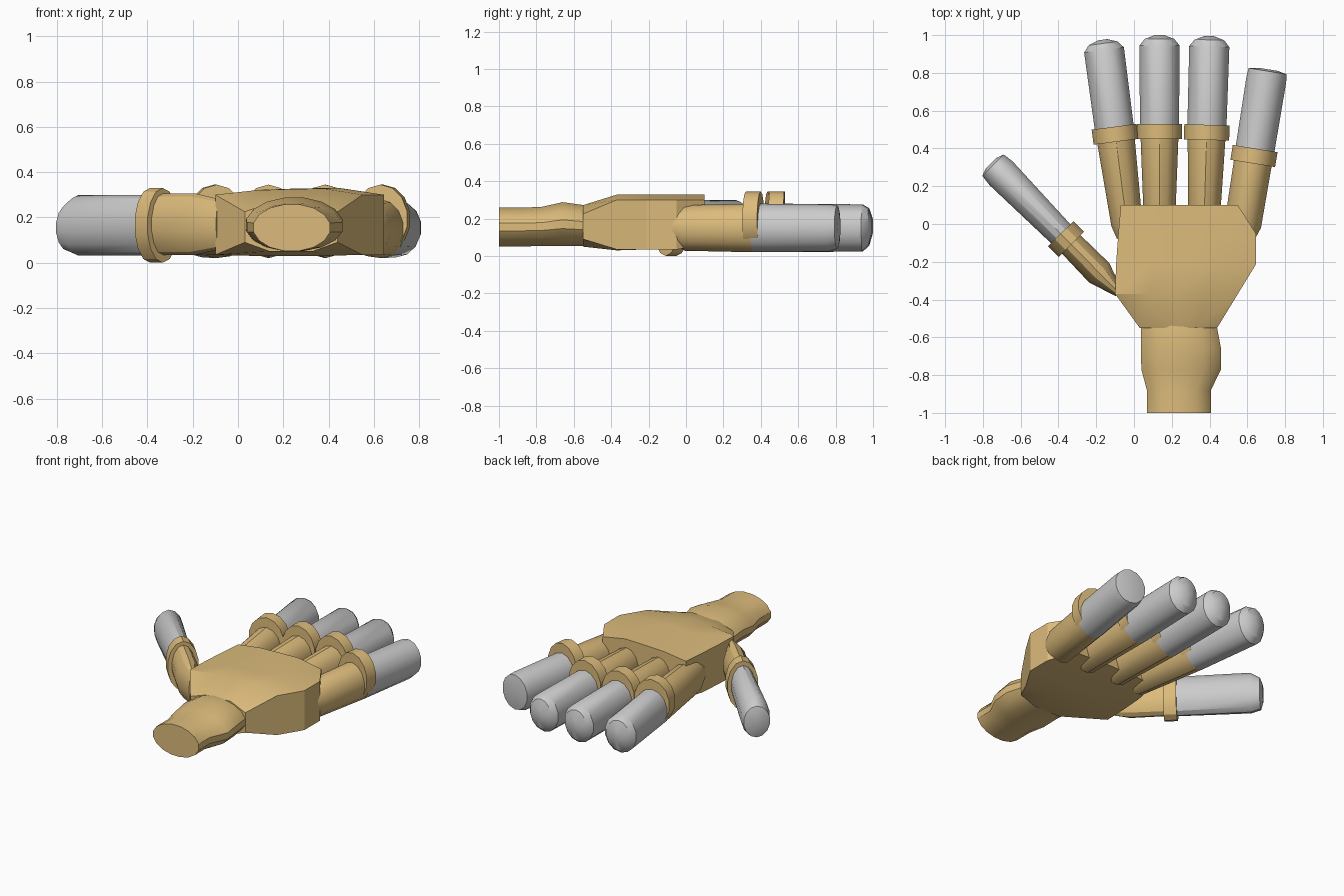
import bpy, bmesh, math
from mathutils import Vector

if "Cube" in bpy.data.objects:
    bpy.data.objects.remove(bpy.data.objects["Cube"])

gold = bpy.data.materials.new("gold")
gold.diffuse_color = (0.72, 0.50, 0.20, 1)
gold.use_nodes = True
gold.node_tree.nodes["Principled BSDF"].inputs["Base Color"].default_value = gold.diffuse_color


def loft(name, rings, mat=None, angle=32):
    """Skin a list of equal-length point rings and cap both ends."""
    bm = bmesh.new()
    vs = [[bm.verts.new(p) for p in ring] for ring in rings]
    n = len(vs[0])
    for a, b in zip(vs, vs[1:]):
        for i in range(n):
            j = (i + 1) % n
            bm.faces.new((a[i], a[j], b[j], b[i]))
    bm.faces.new(vs[0])
    bm.faces.new(vs[-1])
    bmesh.ops.recalc_face_normals(bm, faces=bm.faces)
    me = bpy.data.meshes.new(name)
    bm.to_mesh(me)
    bm.free()
    ob = bpy.data.objects.new(name, me)
    bpy.context.collection.objects.link(ob)
    if mat:
        me.materials.append(mat)
    bpy.ops.object.select_all(action='DESELECT')
    ob.select_set(True)
    bpy.context.view_layer.objects.active = ob
    bpy.ops.object.shade_smooth_by_angle(angle=math.radians(angle))
    return ob


def oval(centre, side, rx, rz, n=14):
    up = Vector((0, 0, 1))
    return [centre + side * rx * math.cos(t) + up * rz * math.sin(t)
            for t in (2 * math.pi * (i + 0.5) / n for i in range(n))]


def finger(name, knuckle, direction, base, tip, band, end):
    """Stations are (distance along axis, side radius, height radius, centre z)."""
    d = Vector((*direction, 0)).normalized()
    side = Vector((d.y, -d.x, 0))
    origin = Vector((*knuckle, 0))

    def rings(stations):
        return [oval(origin + d * s + Vector((0, 0, z)), side, rx, rz)
                for s, rx, rz, z in stations]

    loft(name + "_base", rings(base), gold)
    loft(name + "_band", rings([(-0.04, *band), (0.04, *band)]), gold)
    loft(name + "_tip", rings(tip + end), None)


# four fingers: knuckle band position, direction, base length, tip length, rounded end
specs = [
    ("index_finger", (-0.10, 0.475), (-0.13, 0.99), 0.55, 0.505, True),
    ("middle_finger", (0.135, 0.49), (0, 1), 0.55, 0.51, True),
    ("ring_finger", (0.385, 0.485), (0.03, 1), 0.55, 0.51, True),
    ("little_finger", (0.635, 0.36), (0.16, 0.99), 0.44, 0.465, False),
]
for name, pos, direction, back, length, rounded in specs:
    wide = 0.085 if rounded else 0.1
    base = [(-back, wide * 0.75, 0.09, 0.155), (-back + 0.07, wide, 0.122, 0.15),
            (0, 0.104, 0.13, 0.15)]
    tip = [(0, 0.106, 0.13, 0.15), (length - 0.055, 0.109, 0.126, 0.15)]
    if rounded:
        end = [(length - 0.02, 0.08, 0.1, 0.155), (length, 0.025, 0.035, 0.16)]
    else:
        end = [(length - 0.01, 0.105, 0.116, 0.155), (length, 0.05, 0.06, 0.155)]
    finger(name, pos, direction, base, tip, (0.123, 0.152, 0.193), end)

# thumb: narrow from above, deep from the side
finger("thumb", (-0.36, -0.08), (-0.70, 0.71),
       [(-0.40, 0.025, 0.11, 0.17), (-0.25, 0.076, 0.135, 0.17), (0, 0.07, 0.135, 0.17)],
       [(0, 0.072, 0.134, 0.165), (0.49, 0.09, 0.134, 0.165)],
       (0.097, 0.165, 0.165),
       [(0.55, 0.082, 0.105, 0.155), (0.565, 0.04, 0.06, 0.155)])

# forearm: oval sections (y, left, right, bottom, top)
arm = [(-1.0, 0.065, 0.41, 0.05, 0.26), (-0.88, 0.065, 0.41, 0.05, 0.26),
       (-0.77, 0.035, 0.465, 0.05, 0.265), (-0.66, 0.032, 0.465, 0.05, 0.29),
       (-0.53, 0.032, 0.44, 0.05, 0.272)]
loft("forearm", [oval(Vector(((l + r) / 2, y, (b + t) / 2)), Vector((1, 0, 0)),
                      (r - l) / 2, (t - b) / 2, 16) for y, l, r, b, t in arm], gold)

# palm: flat-sided sections (y, left, right, side bottom, side top, bottom, crown)
palm = [(-0.55, 0.03, 0.44, 0.09, 0.225, 0.05, 0.272),
        (-0.37, -0.10, 0.55, 0.035, 0.30, 0.03, 0.328),
        (-0.215, -0.095, 0.645, 0.035, 0.30, 0.045, 0.33),
        (-0.05, -0.083, 0.645, 0.035, 0.30, 0.05, 0.33),
        (0.10, -0.07, 0.55, 0.06, 0.30, 0.07, 0.33)]
sections = []
for y, l, r, sb, st, b, t in palm:
    w = r - l
    sections.append([(l, y, sb), (l, y, st), (l + w * 0.27, y, t - 0.008),
                     (l + w * 0.5, y, t - 0.003), (l + w * 0.73, y, t), (r, y, st),
                     (r, y, sb), (l + w * 0.73, y, b), (l + w * 0.27, y, b)])
loft("palm", sections, gold, 25)
